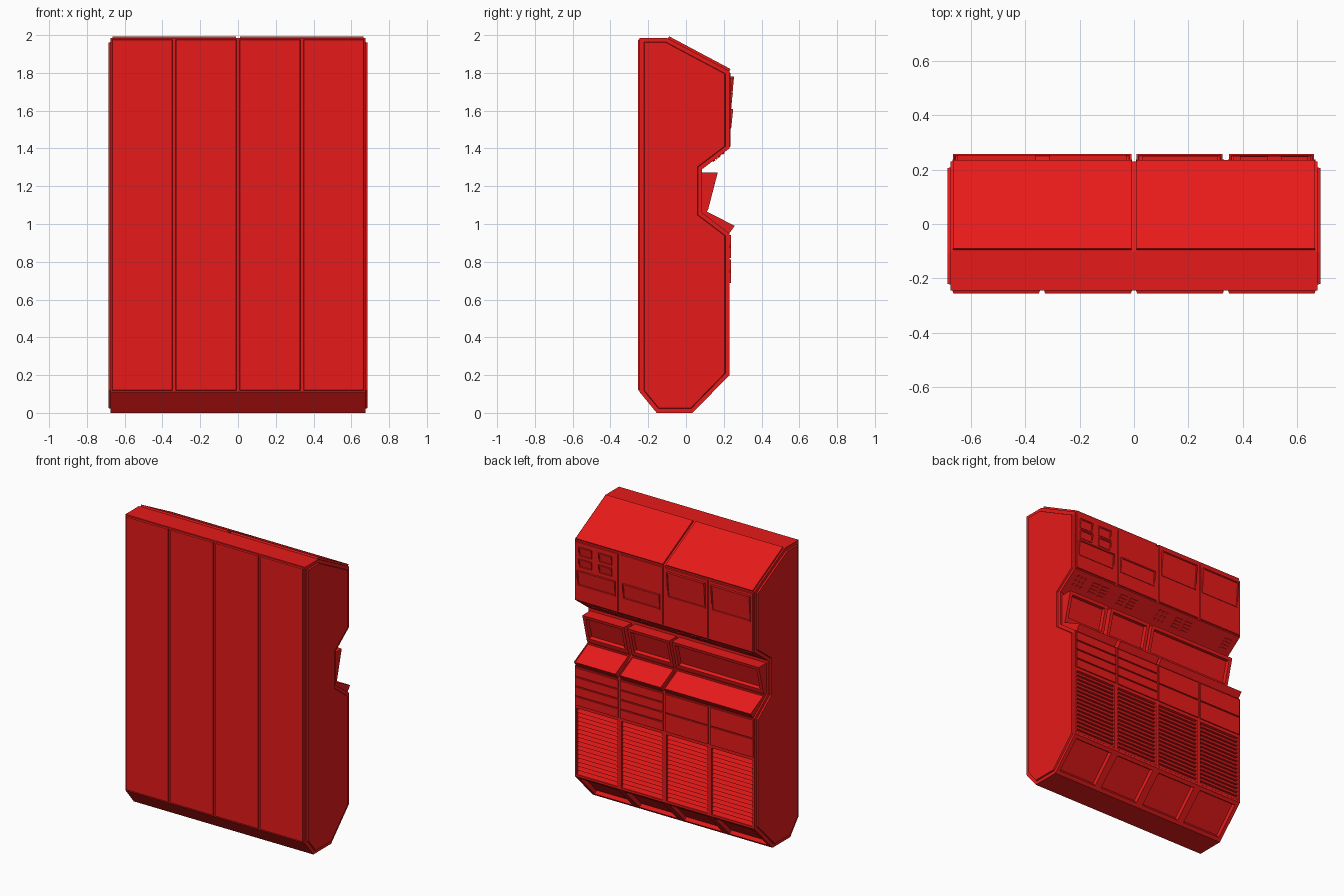
import bpy, bmesh
from mathutils import Vector

if "Cube" in bpy.data.objects:
    bpy.data.objects.remove(bpy.data.objects["Cube"])

red = bpy.data.materials.new("red_paint")
red.diffuse_color = (0.8, 0.01, 0.01, 1)
red.use_nodes = True
red.node_tree.nodes["Principled BSDF"].inputs["Base Color"].default_value = red.diffuse_color


def prism(name, pts, xs, insets=None, cap=None):
    """Sweep a closed (y, z) profile through the x stations.
    insets: {segment: (margin, slope, depth)} makes a panel on each face of that segment."""
    bm = bmesh.new()
    rings = [[bm.verts.new((x, y, z)) for y, z in pts] for x in xs]
    n = len(pts)
    segs = {i: [] for i in range(n)}
    for a, b in zip(rings, rings[1:]):
        for i in range(n):
            j = (i + 1) % n
            segs[i].append(bm.faces.new((a[i], a[j], b[j], b[i])))
    caps = [bm.faces.new(rings[0]), bm.faces.new(rings[-1])]
    bmesh.ops.recalc_face_normals(bm, faces=bm.faces[:])
    jobs = [(segs[i], v) for i, v in (insets or {}).items()]
    if cap:
        jobs.append((caps, cap))
    for faces, (margin, slope, depth) in jobs:
        bmesh.ops.inset_individual(bm, faces=faces, thickness=margin, depth=0, use_even_offset=True)
        bmesh.ops.inset_individual(bm, faces=faces, thickness=slope, depth=depth, use_even_offset=True)
    me = bpy.data.meshes.new(name)
    bm.to_mesh(me)
    bm.free()
    me.materials.append(red)
    ob = bpy.data.objects.new(name, me)
    bpy.context.collection.objects.link(ob)
    return ob


def slab(name, x0, x1, p, q, h0, h1=None, insets=None):
    """Plate lying on the profile segment p-q, h0 thick at p and h1 at q."""
    p, q = Vector(p), Vector(q)
    d = (q - p).normalized()
    n = Vector((d.y, -d.x))
    h1 = h0 if h1 is None else h1
    return prism(name, [p - n * .005, q - n * .005, q + n * h1, p + n * h0], [x0, x1], insets)


# Cabinet body with side, front, vent and kick panels
cuts = [-.675, -.338, 0, .338, .675]
body = [(-.155, 0), (.035, 0), (.23, .2), (.23, .68), (.23, .95), (.085, 1.06),
        (.085, 1.29), (.23, 1.40), (.23, 1.81), (-.1, 1.985), (-.245, 1.985), (-.245, .11)]
prism("cabinet_body", body, cuts,
      {1: (.025, .005, -.025), 2: (.014, .004, -.02), 7: (.008, .003, .006), 10: (.008, .003, .01)},
      cap=(.022, .003, .01))

# Sloped roof panels
for x0, x1 in ((-.665, -.01), (.01, .665)):
    slab("roof_panel", x0, x1, (.23, 1.81), (-.095, 1.983), .012)

# Louvres: sawtooth slats facing up and out
N, Z0, Z1 = 16, .216, .664
step = (Z1 - Z0) / N
saw = [(.205, Z0)]
for i in range(N):
    saw += [(.228, Z0 + i * step), (.213, Z0 + (i + 1) * step)]
saw.append((.205, Z1))
for a, b in zip(cuts, cuts[1:]):
    prism("louvre_vent", saw, [a + .018, b - .018])

# Drawer fronts: two per column on one half, four on the other
for c, (a, b) in enumerate(zip(cuts, cuts[1:])):
    rows = 2 if c < 2 else 4
    h = .262 / rows
    for r in range(rows):
        z = .684 + r * h
        slab("drawer_front", a + .007, b - .007, (.23, z + .004), (.23, z + h - .004), .007)

# Desks and tilted monitors above them
for x0, x1 in ((-.665, -.01), (.01, .325), (.35, .662)):
    prism("desk", [(.08, 1.0), (.225, .945), (.258, .99), (.112, 1.065), (.08, 1.065)],
          [x0, x1], {2: (.006, .002, -.004)})
    prism("monitor", [(.08, 1.06), (.108, 1.06), (.118, 1.08), (.168, 1.272), (.08, 1.272)],
          [x0, x1], {2: (.022, .006, -.02)})

# Wedge displays on the upper wall
frame = {2: (.008, .002, -.004)}
for x0, x1 in ((-.65, -.36), (-.31, -.027)):
    slab("upper_display", x0, x1, (.236, 1.605), (.236, 1.78), .003, .018, frame)
for x0, x1 in ((.03, .308), (.365, .65)):
    slab("lower_display", x0, x1, (.236, 1.505), (.236, 1.61), .003, .014, frame)
for x0, x1 in ((.39, .49), (.54, .64)):
    for z0, z1 in ((1.63, 1.69), (1.705, 1.77)):
        slab("small_display", x0, x1, (.236, z0), (.236, z1), .003, .012, frame)

# Buttons and switches on the overhead slope
lo, hi = Vector((.085, 1.29)), Vector((.23, 1.40))


def switches(x, cols, w, gap, ts, tl):
    for c in range(cols):
        for t in ts:
            xc = x - c * (w + gap)
            slab("switch", xc - w, xc, lo.lerp(hi, t), lo.lerp(hi, t + tl), .005)


for x in (.63, -.04):
    switches(x, 3, .013, .018, (.4, .57, .74), .07)
for x in (.50, .27, -.18, -.58):
    switches(x, 2 if x > -.5 else 1, .055, .02, (.38, .5, .62, .74), .05)
